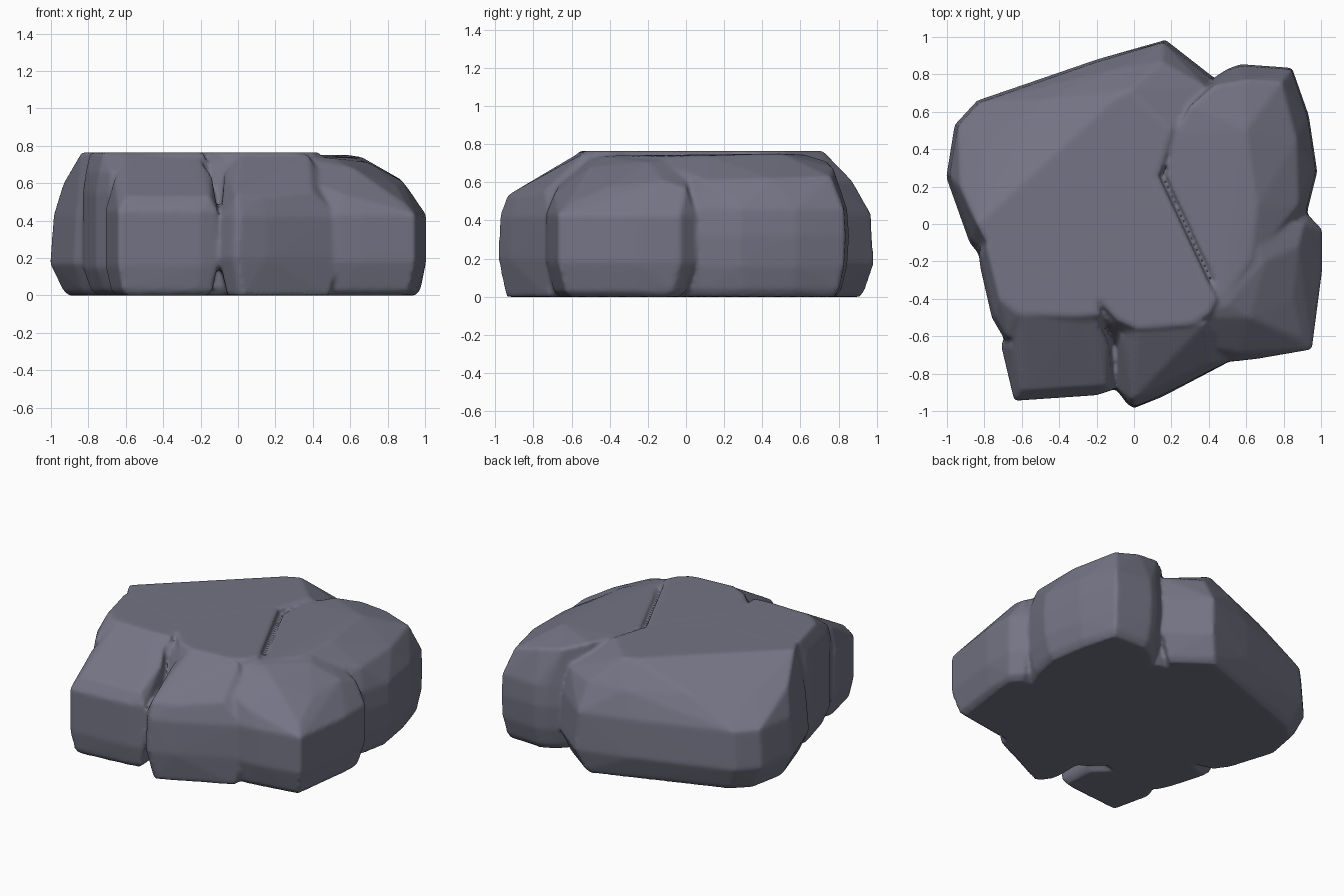
import bpy, bmesh
from mathutils import Vector

stone_grey = bpy.data.materials.new("slate_grey")
stone_grey.diffuse_color = (0.175, 0.175, 0.235, 1)
stones = []


def stone(name, outline, rings, top):
    """Faceted boulder: hull of the plan outline, repeated at (height, inset) rings, plus top points."""
    bm = bmesh.new()
    c = sum((Vector(p) for p in outline), Vector((0, 0))) / len(outline)
    for z, inset in rings:
        for p in outline:
            v = Vector(p)
            v += (c - v).normalized() * inset
            bm.verts.new((v.x, v.y, z))
    for p in top:
        bm.verts.new(p)
    res = bmesh.ops.convex_hull(bm, input=bm.verts)
    loose = {g for g in res["geom_interior"] + res["geom_unused"]
             if isinstance(g, bmesh.types.BMVert)}
    bmesh.ops.delete(bm, geom=list(loose), context='VERTS')
    bmesh.ops.recalc_face_normals(bm, faces=bm.faces)
    me = bpy.data.meshes.new(name)
    bm.to_mesh(me)
    bm.free()
    me.materials.append(stone_grey)
    ob = bpy.data.objects.new(name, me)
    bpy.context.collection.objects.link(ob)
    stones.append(ob)


def flat(points, z):
    return [(x, y, z) for x, y in points]


# Buried core: closes the cracks and forms the flat underside
stone("core",
      [(0.6, -0.66), (0.56, -0.05), (0.38, 0.7), (0, 0.7), (-0.6, 0.35), (-0.7, -0.1),
       (-0.35, -0.41), (-0.12, -0.63), (0, -0.7)],
      [(0, 0.03), (0.04, 0), (0.5, 0)],
      flat([(0.55, -0.4), (0.5, 0), (0.3, 0.5), (-0.5, 0.3), (-0.6, -0.1),
            (-0.13, -0.52), (0.1, -0.52), (0.45, -0.48)], 0.71))

# Large back-left boulder, top cut diagonally at the back-left corner
stone("main_boulder",
      [(-0.84, 0.66), (-0.5, 0.77), (-0.2, 0.88), (0.17, 0.985), (0.42, 0.79), (0.14, 0.25),
       (-0.29, -0.3), (-0.8, -0.2), (-0.88, -0.1), (-1.005, 0.25), (-0.96, 0.53)],
      [(0, 0.1), (0.03, 0.07), (0.17, 0), (0.43, 0.02)],
      [(-0.93, 0.2, 0.61), (-0.8, 0.36, 0.61), (-0.5, 0.66, 0.61), (-0.1, 0.83, 0.6),
       (0.15, 0.87, 0.61), (0.38, 0.74, 0.6)]
      + flat([(-0.84, 0.0), (-0.7, 0.13), (-0.1, 0.68), (-0.02, 0.72), (0.2, 0.5),
              (0.13, 0.25), (-0.29, -0.29), (-0.76, -0.15)], 0.765))

# Centre boulder between the two cracks
stone("centre_boulder",
      [(0.135, 0.27), (0.455, -0.42), (0.46, -0.52), (0.3, -0.6), (-0.02, -0.62),
       (-0.12, -0.56), (-0.285, -0.31), (-0.2, 0.05)],
      [(0, 0.05), (0.1, 0), (0.64, 0)],
      flat([(0.13, 0.26), (0.44, -0.4), (0.4, -0.48), (0.3, -0.54), (0.02, -0.56),
            (-0.09, -0.51), (-0.275, -0.31), (-0.2, 0.05)], 0.765))

# Left boulder, standing in front of the main one
stone("left_boulder",
      [(-0.83, -0.16), (-0.82, -0.24), (-0.76, -0.5), (-0.69, -0.62), (-0.3, -0.62),
       (-0.14, -0.55), (-0.3, -0.3), (-0.35, 0.0)],
      [(0, 0.09), (0.03, 0.05), (0.15, 0), (0.55, 0), (0.66, 0.02)],
      flat([(-0.79, -0.12), (-0.77, 0.0), (-0.72, -0.4), (-0.62, -0.48), (-0.3, -0.49),
            (-0.18, -0.48), (-0.3, -0.31), (-0.35, 0.0)], 0.765))

# Low front-left block
stone("front_left_block",
      [(-0.71, -0.65), (-0.64, -0.945), (-0.2, -0.915), (-0.11, -0.885), (-0.12, -0.62),
       (-0.3, -0.45), (-0.65, -0.5)],
      [(0, 0.06), (0.03, 0.03), (0.16, 0), (0.45, 0)],
      [(-0.66, -0.66, 0.62), (-0.6, -0.89, 0.53), (-0.15, -0.86, 0.53), (-0.14, -0.64, 0.64),
       (-0.2, -0.52, 0.73), (-0.3, -0.48, 0.76), (-0.6, -0.5, 0.755)])

# Pointed front-centre block
stone("front_centre_block",
      [(-0.105, -0.62), (-0.1, -0.88), (-0.035, -0.965), (0, -0.985), (0.15, -0.925),
       (0.44, -0.77), (0.54, -0.72), (0.5, -0.45), (0, -0.5)],
      [(0, 0.05), (0.2, 0), (0.42, 0.01)],
      [(-0.01, -0.94, 0.53), (0.13, -0.89, 0.52), (0.4, -0.74, 0.56), (-0.01, -0.74, 0.64),
       (0.2, -0.69, 0.66), (0.02, -0.56, 0.755), (0.38, -0.53, 0.755), (-0.07, -0.6, 0.66)])

# Front-right block with sloping shoulders, running into the centre block
stone("front_right_block",
      [(0.93, 0.05), (1.005, -0.03), (1.005, -0.25), (0.95, -0.67), (0.77, -0.685),
       (0.66, -0.72), (0.53, -0.735), (0.36, -0.72), (0.3, -0.5), (0.6, 0.0)],
      [(0, 0.09), (0.03, 0.05), (0.18, 0), (0.43, 0)],
      [(0.9, -0.61, 0.49), (0.56, -0.69, 0.54), (0.4, -0.66, 0.6), (0.91, 0.0, 0.57),
       (0.88, -0.12, 0.61), (0.7, -0.2, 0.71), (0.5, -0.43, 0.735), (0.34, -0.5, 0.74),
       (0.62, -0.5, 0.68), (0.85, -0.4, 0.58), (0.6, 0.0, 0.735)])

# Long right slab behind the crack
stone("right_slab",
      [(0.425, 0.78), (0.5, 0.83), (0.57, 0.855), (0.845, 0.835), (0.935, 0.58), (0.98, 0.28),
       (0.925, 0.06), (0.75, -0.3), (0.47, -0.42), (0.16, 0.25), (0.17, 0.42), (0.27, 0.62)],
      [(0, 0.07), (0.04, 0.04), (0.16, 0.01), (0.32, 0), (0.46, 0.01)],
      [(0.175, 0.25, 0.745), (0.21, 0.46, 0.75), (0.3, 0.63, 0.745), (0.43, 0.74, 0.71),
       (0.6, 0.77, 0.68), (0.6, 0.5, 0.75), (0.66, 0.1, 0.74), (0.62, -0.2, 0.735),
       (0.475, -0.4, 0.74), (0.79, 0.76, 0.63), (0.87, 0.45, 0.62), (0.88, 0.1, 0.61)])

# Fuse the stones into one weathered rock with soft seams
bpy.ops.object.select_all(action='DESELECT')
for ob in stones:
    ob.select_set(True)
bpy.context.view_layer.objects.active = stones[0]
bpy.ops.object.join()
rock = bpy.context.object
rock.name = "rock"
fuse = rock.modifiers.new("fuse", 'REMESH')
fuse.mode = 'VOXEL'
fuse.voxel_size = 0.014
fuse.use_smooth_shade = True
soften = rock.modifiers.new("soften", 'SMOOTH')
soften.factor = 0.5
soften.iterations = 4
for m in ("fuse", "soften"):
    bpy.ops.object.modifier_apply(modifier=m)
# Stand it back on the ground
low = min(v.co.z for v in rock.data.vertices)
for v in rock.data.vertices:
    v.co.z -= low
bpy.ops.object.shade_smooth_by_angle(angle=0.9)
if not rock.data.materials:
    rock.data.materials.append(stone_grey)
